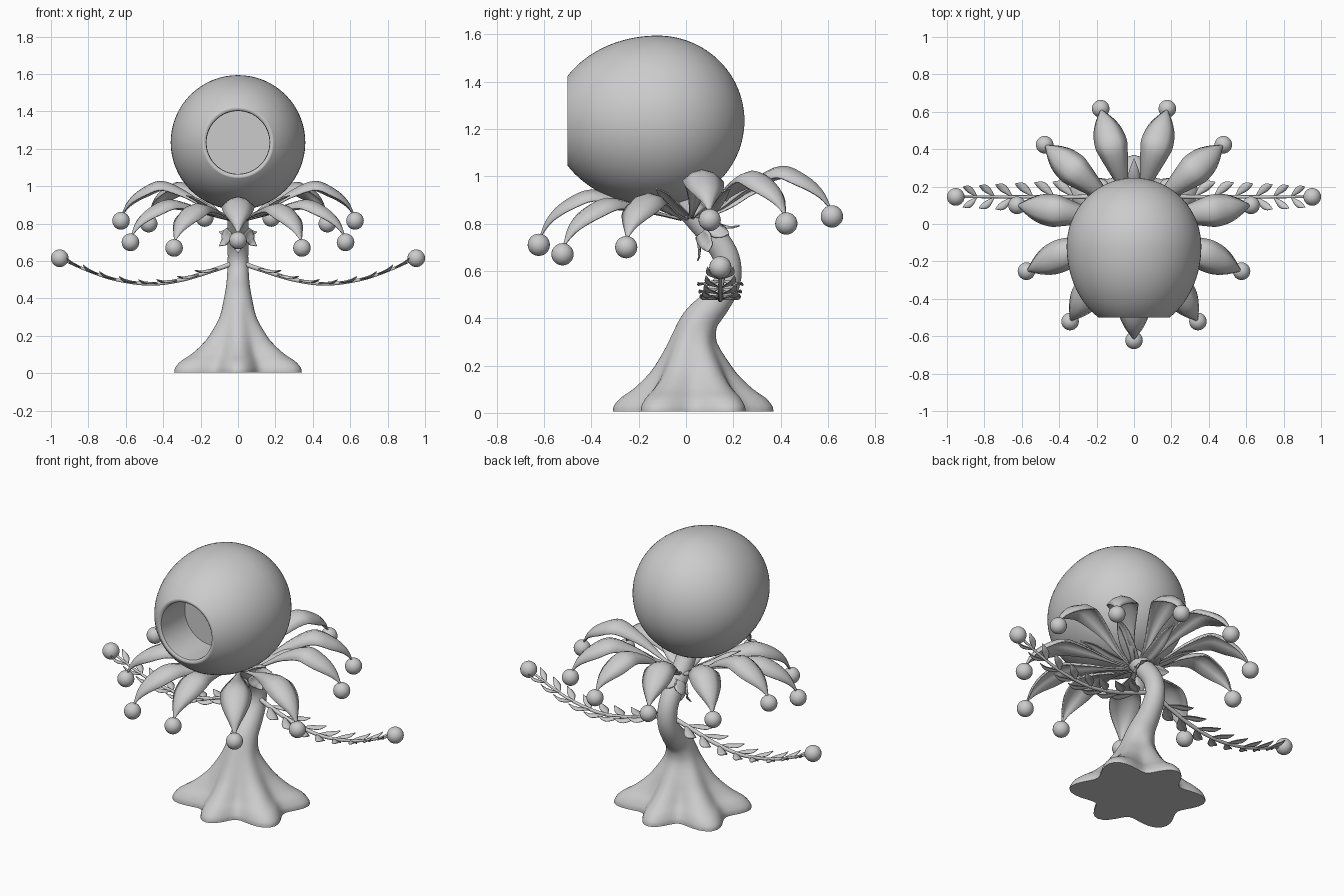
import bpy, bmesh, math
from mathutils import Vector, Matrix

if "Cube" in bpy.data.objects:
    bpy.data.objects.remove(bpy.data.objects["Cube"])

grey = bpy.data.materials.new("plain_grey")
grey.use_nodes = True
COLOUR = (0.6, 0.6, 0.6, 1)
grey.diffuse_color = COLOUR
grey.node_tree.nodes["Principled BSDF"].inputs["Base Color"].default_value = COLOUR


def finish(name, bm, angle=40, thickness=0):
    bmesh.ops.recalc_face_normals(bm, faces=bm.faces)
    mesh = bpy.data.meshes.new(name)
    bm.to_mesh(mesh)
    bm.free()
    mesh.materials.append(grey)
    ob = bpy.data.objects.new(name, mesh)
    bpy.context.collection.objects.link(ob)
    if thickness:
        mod = ob.modifiers.new("thickness", "SOLIDIFY")
        mod.thickness = thickness
        mod.offset = 0
    bpy.ops.object.select_all(action="DESELECT")
    ob.select_set(True)
    bpy.context.view_layer.objects.active = ob
    bpy.ops.object.shade_smooth_by_angle(angle=math.radians(angle))


def spline(points, steps):
    """Smooth path through the points."""
    p = [Vector(q) for q in points]
    p = [2 * p[0] - p[1]] + p + [2 * p[-1] - p[-2]]
    out = []
    for i in range(1, len(p) - 2):
        a, b, c, d = p[i - 1:i + 3]
        for k in range(steps):
            t = k / steps
            out.append(0.5 * (2 * b + (c - a) * t + (2 * a - 5 * b + 4 * c - d) * t * t
                              + (3 * b - a - 3 * c + d) * t ** 3))
    return out + [p[-2]]


def smoothstep(x):
    x = max(0, min(1, x))
    return x * x * (3 - 2 * x)


def skin(bm, rings, closed=True):
    """Join successive rings of points with quads."""
    rows = [[bm.verts.new(v) for v in ring] for ring in rings]
    n = len(rows[0])
    for a, b in zip(rows, rows[1:]):
        for j in range(n if closed else n - 1):
            k = (j + 1) % n
            bm.faces.new((a[j], a[k], b[k], b[j]))
    return rows


def leaf(bm, points, side, width, shape, fold=0.4, steps=4):
    """Arched blade whose half width follows shape(t)."""
    path = spline(points, steps)
    rings = []
    for i, p in enumerate(path):
        tangent = path[min(i + 1, len(path) - 1)] - path[max(i - 1, 0)]
        normal = side.cross(tangent).normalized()
        if normal.z < 0 and abs(normal.z) > 0.3:
            normal.negate()
        w = width * shape(i / (len(path) - 1))
        rings.append([p + side * w * u - normal * w * fold * u * u
                      for u in (-1, -0.5, 0, 0.5, 1)])
    skin(bm, rings, closed=False)


def balls(name, centres):
    bm = bmesh.new()
    for c in centres:
        bmesh.ops.create_uvsphere(bm, u_segments=24, v_segments=14, radius=0.047,
                                  matrix=Matrix.Translation(c))
    finish(name, bm)


# Hollow egg-shaped head, revolved around the front-back axis
HEAD_Y, HEAD_Z, HEAD_R = -0.12, 1.234, 0.36
profile = []
for i in range(25):
    y = 0.367 * math.cos(i / 24 * math.pi / 2)
    profile.append((y, HEAD_R * math.sin(i / 24 * math.pi / 2)))
for i in range(1, 21):
    y = -0.38 * math.sin(i / 20 * math.pi / 2)
    profile.append((y, HEAD_R * math.sqrt(1 - (y / 0.447) ** 2)))
profile += [(-0.381, 0.18), (-0.373, 0.17), (-0.34, 0.168), (-0.15, 0.168), (-0.15, 0)]
bm = bmesh.new()
skin(bm, [[(r * math.cos(a), HEAD_Y + y, HEAD_Z + r * math.sin(a))
           for a in (math.tau * j / 64 for j in range(64))] for y, r in profile])
bmesh.ops.remove_doubles(bm, verts=bm.verts, dist=0.0005)
finish("head", bm, 45)

# Trunk with lobed root foot: depth, height, radius, lobe strength
trunk = [(.03, .005, .313, .17), (.03, .03, .308, .17), (.03, .065, .28, .17),
         (.03, .1, .236, .15), (.03, .15, .19, .11), (.03, .2, .155, .07),
         (.03, .3, .1, .03), (.06, .39, .077, 0), (.12, .46, .064, 0),
         (.165, .53, .058, 0), (.18, .6, .055, 0), (.165, .67, .055, 0),
         (.12, .74, .055, 0), (.06, .81, .055, 0), (.01, .87, .055, 0), (-.03, .93, .055, 0)]
centres = spline([(0, y, z) for y, z, r, a in trunk], 3)
sizes = spline([(r, a, 0) for y, z, r, a in trunk], 3)
rings = []
for i, (c, s) in enumerate(zip(centres, sizes)):
    t = centres[min(i + 1, len(centres) - 1)] - centres[max(i - 1, 0)]
    t.y *= smoothstep((c.z - 0.2) / 0.25)
    t.normalize()
    depth = Vector((0, t.z, -t.y))
    ring = []
    for j in range(72):
        a = math.tau * j / 72
        r = s.x * (1 + s.y * math.cos(6 * (a + math.pi / 2)) + 0.5 * s.y * math.cos(2 * a))
        ring.append(c + r * (Vector((math.cos(a), 0, 0)) + depth * math.sin(a)))
    rings.append(ring)
bm = bmesh.new()
rows = skin(bm, rings)
bm.faces.new(rows[0])
bm.faces.new(rows[-1])
finish("trunk", bm, 60)

# Eleven drooping petals, each with a ball at its tip
CENTRE = Vector((0, 0.01, 0))
TIPS = [.71, .67, .70, .815, .80, .83]
PEAKS = [.94, .905, .925, 1.025, 1.02, 1.04]


def petal_shape(t):
    if t < 0.55:
        return 0.13 + 0.87 * smoothstep((t - 0.12) / 0.43)
    return max(0.06, math.cos((t - 0.55) / 0.45 * math.pi / 2) ** 1.2)


bm = bmesh.new()
tips = []
for i in range(11):
    a = -math.pi / 2 + math.tau * i / 11
    out, side = Vector((math.cos(a), math.sin(a), 0)), Vector((-math.sin(a), math.cos(a), 0))
    k = min(i, 11 - i)
    top, tip, base = PEAKS[k], TIPS[k], 0.83
    drop = top - tip
    curve = [(.03, base - .01), (.13, base + .15 * (top - base)), (.27, base + .68 * (top - base)),
             (.41, top), (.52, top - .2 * drop), (.59, top - .5 * drop), (.627, tip + .03)]
    leaf(bm, [CENTRE + out * r + Vector((0, 0, z)) for r, z in curve], side, 0.085, petal_shape, 0.55)
    tips.append(CENTRE + out * 0.632 + Vector((0, 0, tip)))
finish("petals", bm, 50, 0.008)
balls("petal_balls", tips)


# Small pointed sepals: an upright set under the head and a cuff on the trunk
def sepal_shape(t):
    return max(0.02, math.sin(math.pi * (0.25 + 0.75 * t)))


bm = bmesh.new()
for i in range(6):
    a = math.pi / 2 + math.tau * i / 6
    out, side = Vector((math.cos(a), math.sin(a), 0)), Vector((-math.sin(a), math.cos(a), 0))
    origin = Vector((0, 0.03, 0.83))
    leaf(bm, [origin + out * r + Vector((0, 0, z)) for r, z in
              ((.04, 0), (.15, .05), (.24, .1), (.32, .12))], side, 0.04, sepal_shape)
    tilt = Matrix.Rotation(math.radians(40), 3, "X")
    origin = Vector((0, 0.105, 0.755))
    leaf(bm, [origin + tilt @ (out * r + Vector((0, 0, z))) for r, z in
              ((.052, .03), (.062, 0), (.085, -.03), (.115, -.05))], tilt @ side, 0.038, sepal_shape, 0.2)
finish("sepals", bm, 50, 0.006)

# Vine arms with paired leaflets and end balls
ARM = [(.02, .16, .59), (.12, .15, .555), (.3, .145, .5), (.47, .145, .478),
       (.65, .145, .5), (.8, .145, .548), (.953, .145, .615)]
leaves = bmesh.new()
vines = bmesh.new()
for sx in (-1, 1):
    path = spline([(sx * x, y, z) for x, y, z in ARM], 8)
    rings = []
    for i, p in enumerate(path):
        t = (path[min(i + 1, len(path) - 1)] - path[max(i - 1, 0)]).normalized()
        across = Vector((0, 1, 0))
        up = t.cross(across)
        r = 0.014 - 0.008 * i / len(path)
        rings.append([p + r * (across * math.cos(math.tau * j / 10) + up * math.sin(math.tau * j / 10))
                      for j in range(10)])
    skin(vines, rings)
    for i in range(7, len(path) - 3, 5):
        size = 1.45 - 0.75 * i / len(path)
        slope = path[i + 1] - path[i]
        slope /= abs(slope.x)
        for sy in (-1, 1):
            steps = ((0, 0, 0), (.035, .035, .008), (.065, .057, .012), (.095, .068, .024))
            pts = [path[i] + size * (slope * x + Vector((0, sy * y, z))) for x, y, z in steps]
            along = pts[-1] - pts[0]
            side = Vector((-along.y, along.x, 0)).normalized()
            leaf(leaves, pts, side, 0.021 * size,
                 lambda t: max(0.05, math.sin(math.pi * t)), 0.4, 3)
finish("vine_arms", vines)
finish("vine_leaflets", leaves, 50, 0.004)
balls("arm_balls", [Vector((s * 0.953, 0.145, 0.615)) for s in (-1, 1)])
